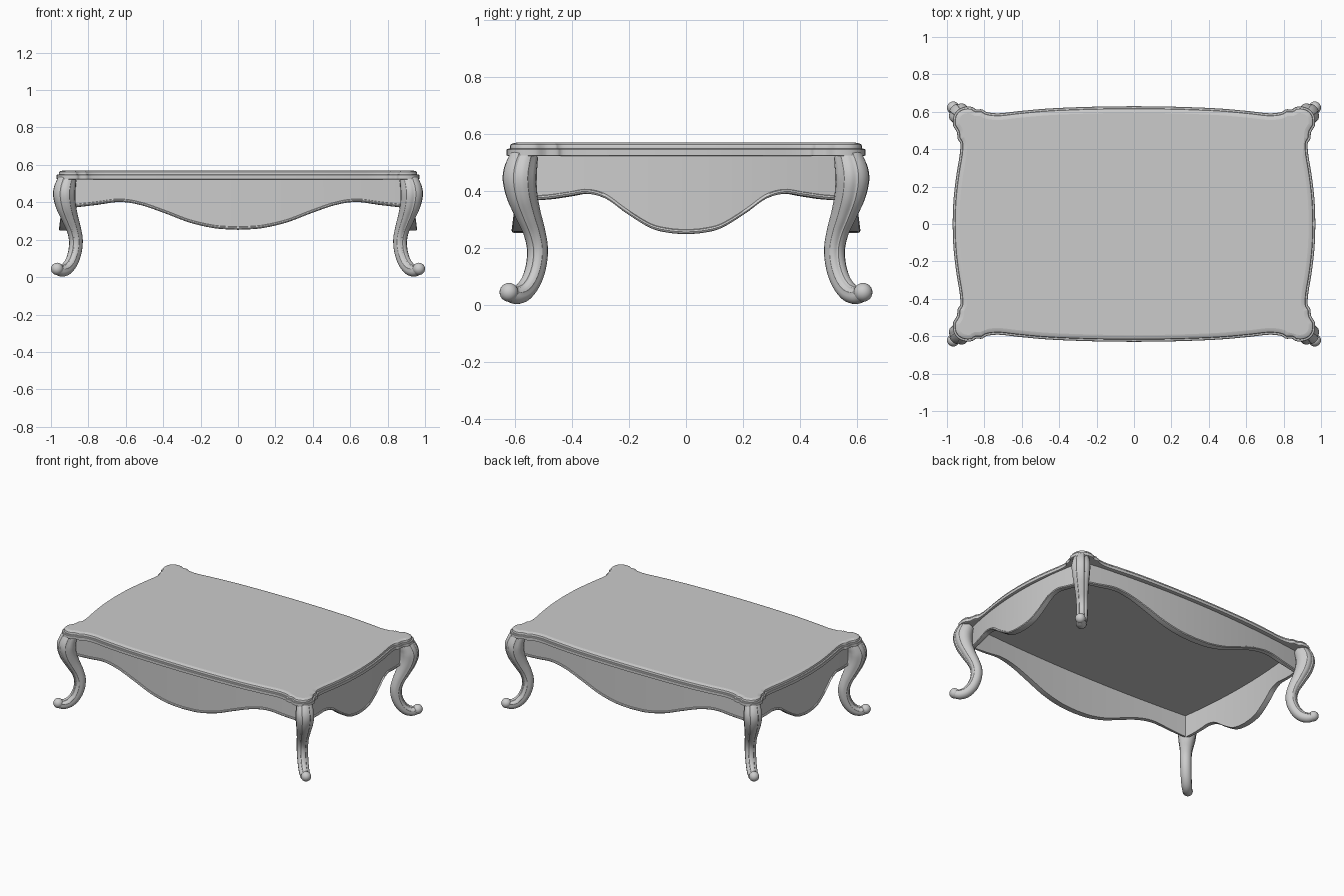
import bpy, bmesh, math
from mathutils import Vector

if "Cube" in bpy.data.objects:
    bpy.data.objects.remove(bpy.data.objects["Cube"])


def spline(pts, steps):
    """Catmull-Rom curve through points of any dimension."""
    p = [Vector(q) for q in pts]
    p = [2 * p[0] - p[1]] + p + [2 * p[-1] - p[-2]]
    out = []
    for i in range(1, len(p) - 2):
        a, b, c, d = p[i - 1:i + 3]
        for k in range(steps):
            t = k / steps
            out.append(0.5 * (2 * b + (c - a) * t + (2 * a - 5 * b + 4 * c - d) * t * t
                              + (3 * b - a - 3 * c + d) * t ** 3))
    return out + [p[-2]]


def loft(name, rings, mirror=(False, False), closed_ball=None, angle=35):
    """Skin closed rings of points, cap both ends flat, optionally mirror."""
    bm = bmesh.new()
    vs = [[bm.verts.new(q) for q in r] for r in rings]
    n = len(rings[0])
    for a, b in zip(vs, vs[1:]):
        for i in range(n):
            j = (i + 1) % n
            bm.faces.new((a[i], a[j], b[j], b[i]))
    bm.faces.new(vs[0][::-1])
    bm.faces.new(vs[-1])
    if closed_ball:
        ball = bmesh.ops.create_uvsphere(bm, u_segments=20, v_segments=12, radius=closed_ball[1])
        bmesh.ops.translate(bm, verts=ball["verts"], vec=closed_ball[0])
    bmesh.ops.recalc_face_normals(bm, faces=bm.faces)
    me = bpy.data.meshes.new(name)
    bm.to_mesh(me)
    bm.free()
    ob = bpy.data.objects.new(name, me)
    bpy.context.collection.objects.link(ob)
    if any(mirror):
        m = ob.modifiers.new("Mirror", "MIRROR")
        m.use_axis = (mirror[0], mirror[1], False)
        m.use_mirror_merge = False
    bpy.ops.object.select_all(action="DESELECT")
    ob.select_set(True)
    bpy.context.view_layer.objects.active = ob
    bpy.ops.object.shade_smooth_by_angle(angle=math.radians(angle))
    for f in me.polygons:
        if len(f.vertices) > 4:
            f.use_smooth = False
    return ob


# Table top: scalloped quarter outline, mirrored round, with a stepped edge
quarter = spline([(.97, 0), (.965, .13), (.95, .26), (.932, .37), (.929, .43), (.942, .452),
                  (.946, .485), (.952, .50), (.968, .53), (.964, .58), (.94, .612),
                  (.905, .627), (.865, .626), (.845, .613), (.812, .613), (.785, .598),
                  (.72, .592), (.62, .603), (.45, .618), (.22, .627), (0, .63)], 4)
half = quarter + [Vector((-p.x, p.y)) for p in quarter[-2::-1]]
outline = half + [Vector((p.x, -p.y)) for p in half[-2:0:-1]]
count = len(outline)


def inset(d, z):
    ring = []
    for i, p in enumerate(outline):
        t = (outline[(i + 1) % count] - outline[i - 1]).normalized()
        ring.append((p.x - t.y * d, p.y + t.x * d, z))
    return ring


loft("table_top", [inset(d, z) for d, z in [
    (.006, .523), (0, .525), (0, .545), (.003, .548), (.012, .549),
    (.012, .558), (.014, .563), (.02, .567), (.036, .57)]], angle=25)


# Aprons: bowed panels, thinner towards the corners, with a wavy, beaded lower edge
def apron(name, length, end, bow, wave, along_x):
    lower = spline(wave, 6)
    lower = [Vector((-p.x, p.y)) for p in lower[:0:-1]] + lower
    rings = []
    for p in lower:
        t = p.x / lower[-1].x
        thick = .01 + .026 * (1 - t * t)
        ring = []
        for off, z in [(thick, .53), (0, .53), (0, p.y + .016), (-.005, p.y + .014),
                       (-.008, p.y + .008), (-.005, p.y + .002), (0, p.y), (thick, p.y)]:
            a = t * (length - min(off, .01))
            b = end + bow * (1 - t * t) - off
            ring.append((a, -b, z) if along_x else (b, a, z))
        rings.append(ring)
    loft(name, rings, (not along_x, along_x))


apron("front_and_back_apron", .885, .545, .06,
      [(0, .253), (.123, .261), (.257, .291), (.39, .341), (.52, .385), (.636, .402),
       (.765, .386), (.885, .372)], True)
apron("side_apron", .545, .885, .065,
      [(0, .248), (.06, .253), (.125, .27), (.21, .322), (.28, .372), (.345, .39),
       (.41, .381), (.48, .371), (.545, .367)], False)

# Cabriole legs: S-shaped sweep (outward position, height, radius) along the diagonal
path = spline([(.562, .53, .046), (.574, .5, .054), (.584, .45, .06), (.577, .39, .055),
               (.557, .325, .046), (.534, .26, .039), (.522, .2, .037), (.526, .14, .036),
               (.543, .085, .035), (.568, .048, .034), (.595, .034, .032), (.618, .038, .028)], 5)
# Section as (angle, radius factor): central raised band, grooves and side bands
side = [(12, 1.04), (24, 1.03), (30, .95), (38, .95), (44, 1.0), (58, 1.03), (72, 1.03),
        (80, .96), (95, .98), (115, 1), (135, 1), (158, 1)]
section = [(0, 1.04)] + side + [(180, 1)] + [(-a, f) for a, f in side[::-1]]
rings = []
for i, p in enumerate(path):
    t = path[min(i + 1, len(path) - 1)] - path[max(i - 1, 0)]
    t = Vector((t.x * math.sqrt(2), t.y)).normalized()
    ring = []
    for a, f in section:
        c, s = (p.z * f * g(math.radians(a)) for g in (math.cos, math.sin))
        out, up = -t.y * c / math.sqrt(2), t.x * c
        sid = s / math.sqrt(2)
        ring.append((p.x + .345 + out + sid, p.x + out - sid, p.y + up))
    rings.append(ring)
loft("legs", rings, (True, True), ((.967, .622, .044), .033), 30)
